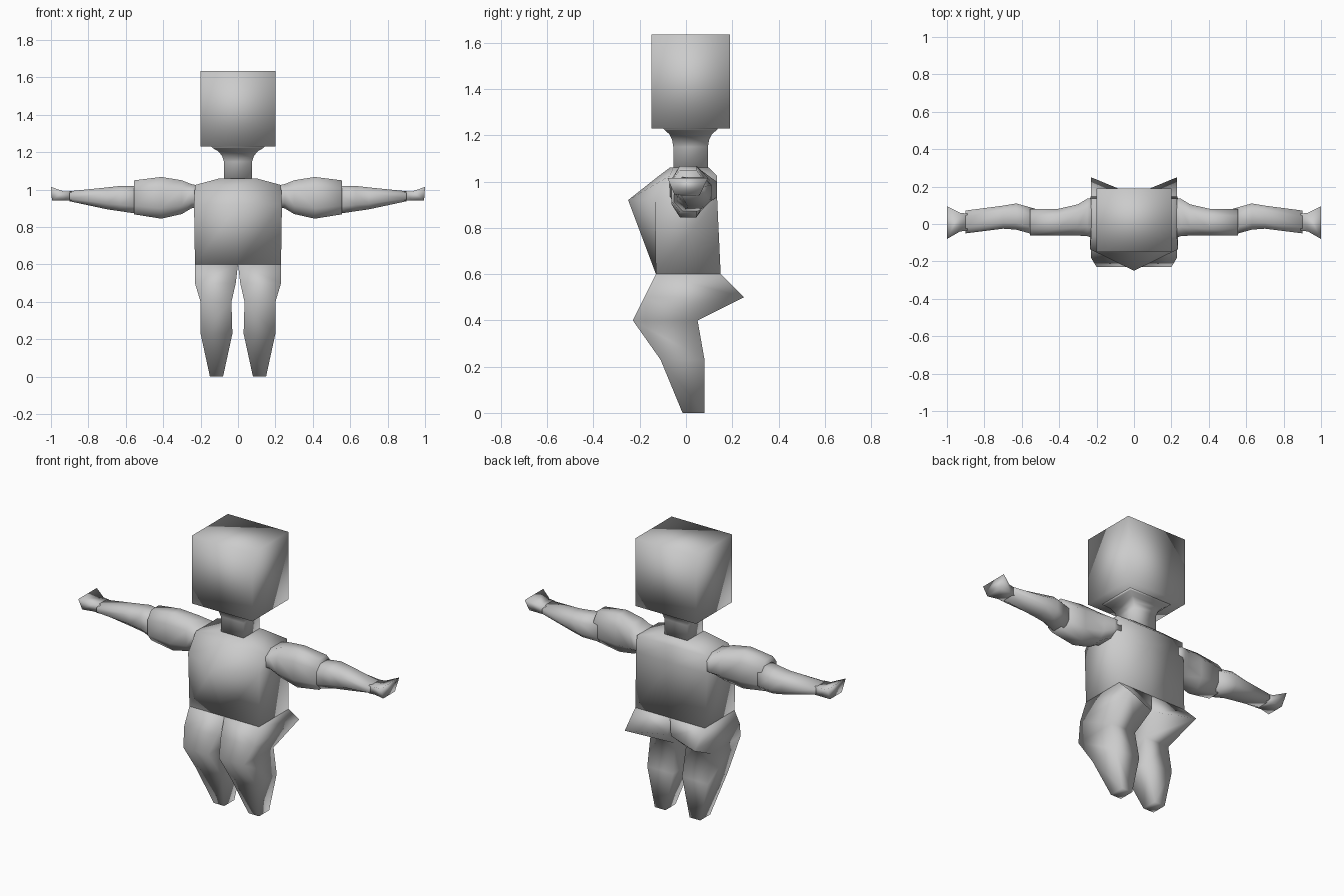
import bpy

if "Cube" in bpy.data.objects:
    bpy.data.objects.remove(bpy.data.objects["Cube"])


def loft(name, rings, mirror=False):
    """Skin a closed surface through rings of equal point count."""
    n = len(rings[0])
    verts = [p for r in rings for p in r]
    faces = [tuple(range(n))[::-1],
             tuple(range(len(verts) - n, len(verts)))]
    for i in range(len(rings) - 1):
        for j in range(n):
            k = (j + 1) % n
            faces.append((i * n + j, i * n + k, (i + 1) * n + k, (i + 1) * n + j))
    mesh = bpy.data.meshes.new(name)
    mesh.from_pydata(verts, [], faces)
    obj = bpy.data.objects.new(name, mesh)
    bpy.context.collection.objects.link(obj)
    # consistent normals and the soft shading used throughout
    import bmesh
    bm = bmesh.new()
    bm.from_mesh(mesh)
    bmesh.ops.recalc_face_normals(bm, faces=bm.faces)
    bm.to_mesh(mesh)
    bm.free()
    mesh.shade_smooth()
    if mirror:
        mod = obj.modifiers.new("Mirror", 'MIRROR')
        mod.use_mirror_merge = False
    return obj


def rect(z, x0, x1, y0, y1):
    return [(x0, y0, z), (x1, y0, z), (x1, y1, z), (x0, y1, z)]


# Head: plain box
loft("head", [rect(1.23, -.2, .2, -.15, .19), rect(1.635, -.2, .2, -.15, .19)])

# Neck: square column flaring under the head
neck = [(1.04, .075, .075), (1.15, .075, .075), (1.18, .085, .08),
        (1.205, .105, .092), (1.222, .135, .112), (1.232, .145, .12)]
loft("neck", [rect(z, -w, w, .02 - d, .02 + d) for z, w, d in neck])


# Torso: six-sided rings, with the middle of the chest pushed forward
def torso_ring(z, w, front, chest, back):
    return [(-w, front, z), (0, chest, z), (w, front, z),
            (w, back, z), (0, back, z), (-w, back, z)]


loft("torso", [
    torso_ring(.60, .23, -.13, -.13, .15),
    torso_ring(.92, .235, -.135, -.25, .135),
    torso_ring(1.025, .23, -.07, -.117, .135),
    torso_ring(1.06, .10, -.055, -.07, .10)])

# Legs: hip, pointed seat, knee, calf, foot
seat = [(.012, -.18, .5), (.23, -.18, .5), (.23, .25, .5), (.012, .16, .5)]
loft("leg", [
    rect(.60, 0, .23, -.13, .15),
    seat,
    rect(.40, .035, .20, -.23, .05),
    rect(.23, .03, .20, -.11, .08),
    rect(0, .08, .15, -.015, .08)], mirror=True)


# Arms: octagonal-ish sections running outwards along x
def arm_ring(x, y0, y1, z0, z1, c=.25):
    dy, dz = (y1 - y0) * c, (z1 - z0) * c
    return [(x, y0 + dy, z0), (x, y1 - dy, z0), (x, y1, z0 + dz), (x, y1, z1 - dz),
            (x, y1 - dy, z1), (x, y0 + dy, z1), (x, y0, z1 - dz), (x, y0, z0 + dz)]


loft("upper_arm", [
    arm_ring(.20, -.08, .135, .91, 1.02),
    arm_ring(.25, -.065, .135, .90, 1.03),
    arm_ring(.30, -.062, .105, .87, 1.05),
    arm_ring(.41, -.062, .08, .845, 1.068),
    arm_ring(.555, -.062, .08, .868, 1.05)], mirror=True)
loft("forearm", [
    arm_ring(.53, -.058, .082, .87, 1.02),
    arm_ring(.63, -.03, .11, .885, 1.02),
    arm_ring(.70, -.025, .098, .895, 1.012),
    arm_ring(.90, -.05, .072, .938, .992)], mirror=True)

# Hands: flaring wedge at the end of each arm
loft("hand", [
    [(.89, -.035, .94), (.89, .055, .94), (.89, .055, .99), (.89, -.035, .99)],
    [(.93, -.035, .943), (.93, .06, .943), (.93, .06, .99), (.93, -.04, .99)],
    [(.995, -.05, .943), (.995, .06, .943), (1, .095, 1.015), (1, -.08, 1.015)]],
    mirror=True)
